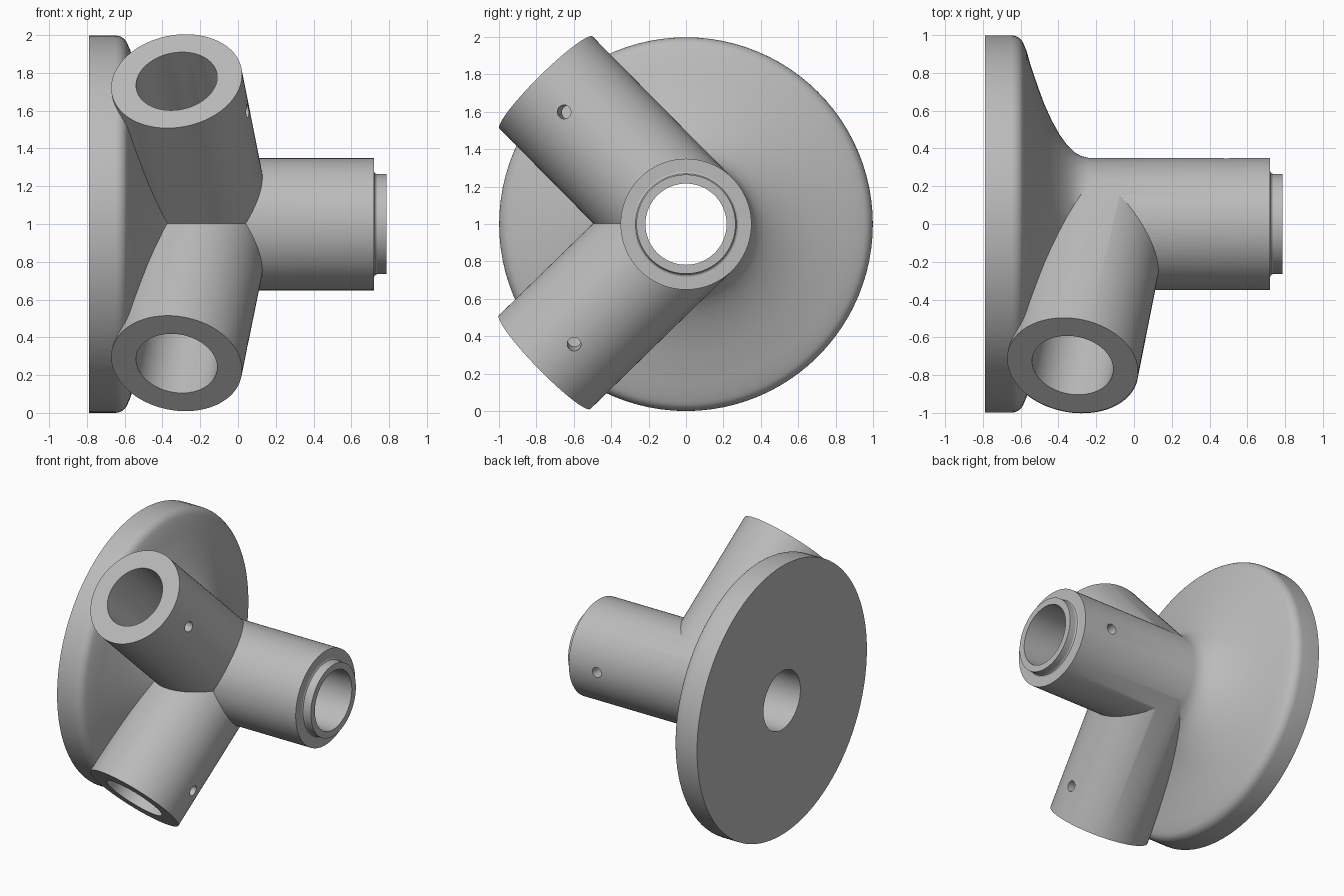
import bpy, bmesh, math
from mathutils import Vector, Matrix

if "Cube" in bpy.data.objects:
    bpy.data.objects.remove(bpy.data.objects["Cube"], do_unlink=True)

CENTRE = Vector((0, 0, 0.999))
OUTER, BORE, SCREW = 0.35, 0.217, 0.037
HUB = Vector((-0.175, 0, 0))
SEGMENTS = 96

grey = bpy.data.materials.new("grey_metal")
grey.use_nodes = True
colour = (0.5, 0.5, 0.5, 1)
grey.diffuse_color = colour
grey.node_tree.nodes["Principled BSDF"].inputs["Base Color"].default_value = colour


def make_object(name, bm):
    bmesh.ops.recalc_face_normals(bm, faces=bm.faces)
    mesh = bpy.data.meshes.new(name)
    bm.to_mesh(mesh)
    bm.free()
    mesh.materials.append(grey)
    obj = bpy.data.objects.new(name, mesh)
    bpy.context.collection.objects.link(obj)
    return obj


def rod(name, start, end, radius, segments=SEGMENTS):
    """Solid cylinder between two points given relative to the centre."""
    axis = end - start
    turn = axis.to_track_quat('Z', 'Y').to_matrix().to_4x4()
    place = Matrix.Translation(CENTRE + (start + end) / 2) @ turn
    bm = bmesh.new()
    bmesh.ops.create_cone(bm, cap_ends=True, segments=segments, radius1=radius,
                          radius2=radius, depth=axis.length, matrix=place)
    return make_object(name, bm)


def lathe(name, profile):
    """Solid of revolution about the x axis from (x, radius) points."""
    bm = bmesh.new()
    rings = []
    for x, r in profile:
        rings.append([bm.verts.new(CENTRE + Vector((x, r * math.cos(a), r * math.sin(a))))
                      for a in (2 * math.pi * i / SEGMENTS for i in range(SEGMENTS))])
    for lower, upper in zip(rings, rings[1:]):
        for i in range(SEGMENTS):
            j = (i + 1) % SEGMENTS
            bm.faces.new((lower[i], lower[j], upper[j], upper[i]))
    bm.faces.new(rings[0])
    bm.faces.new(rings[-1])
    return make_object(name, bm)


def combine(target, tool, operation):
    mod = target.modifiers.new(operation, 'BOOLEAN')
    mod.operation = operation
    mod.solver = 'EXACT'
    mod.object = tool
    bpy.context.view_layer.update()
    graph = bpy.context.evaluated_depsgraph_get()
    result = bpy.data.meshes.new_from_object(target.evaluated_get(graph))
    target.modifiers.clear()
    target.data = result
    bpy.data.objects.remove(tool, do_unlink=True)


# Flanged body: disc with rounded rim, concave flare, straight pipe, stepped spigot
rim = [(-0.65 + 0.07 * math.sin(a), 0.929 + 0.07 * math.cos(a))
       for a in (math.radians(i * 12) for i in range(7))]
flare = [(-0.57, 0.92), (-0.55, 0.85), (-0.525, 0.775), (-0.5, 0.703), (-0.475, 0.635),
         (-0.435, 0.547), (-0.395, 0.475), (-0.355, 0.419), (-0.316, 0.38),
         (-0.28, 0.36), (-0.24, OUTER)]
spigot = [(0.72, OUTER), (0.72, 0.28), (0.725, 0.27), (0.735, 0.265), (0.785, 0.265)]
body = lathe("flanged_pipe_joint", [(-0.79, 0.999)] + rim + flare + spigot)

# Two angled sockets, leaning slightly towards the flange
ends = [Vector((-0.325, -0.748, 0.757)), Vector((-0.325, -0.755, -0.737))]
for end in ends:
    combine(body, rod("socket", HUB, end, OUTER), 'UNION')

# Bores through the main pipe and the sockets
combine(body, rod("main_bore", Vector((-1, 0, 0)), Vector((1, 0, 0)), BORE), 'DIFFERENCE')
for end in ends:
    reach = end + (end - HUB).normalized() * 0.1
    combine(body, rod("socket_bore", HUB, reach, BORE), 'DIFFERENCE')

# Set screw holes through one wall of each pipe
screws = [(Vector((0.49, 0, 0)), Vector((0, 1, 0)))]
for end in ends:
    axis = (end - HUB).normalized()
    side = Vector((1, 0, 0)) - axis * axis.x
    down = axis.cross(side)
    if down.z > 0:
        down.negate()
    screws.append((end - axis * 0.23, (side.normalized() + down.normalized() * 0.12).normalized()))
for point, out in screws:
    combine(body, rod("screw_hole", point + out * 0.1, point + out * 0.45, SCREW, 32), 'DIFFERENCE')

# Smooth curved walls, crisp edges
bpy.ops.object.select_all(action='DESELECT')
body.select_set(True)
bpy.context.view_layer.objects.active = body
bpy.ops.object.shade_smooth_by_angle(angle=math.radians(25))
